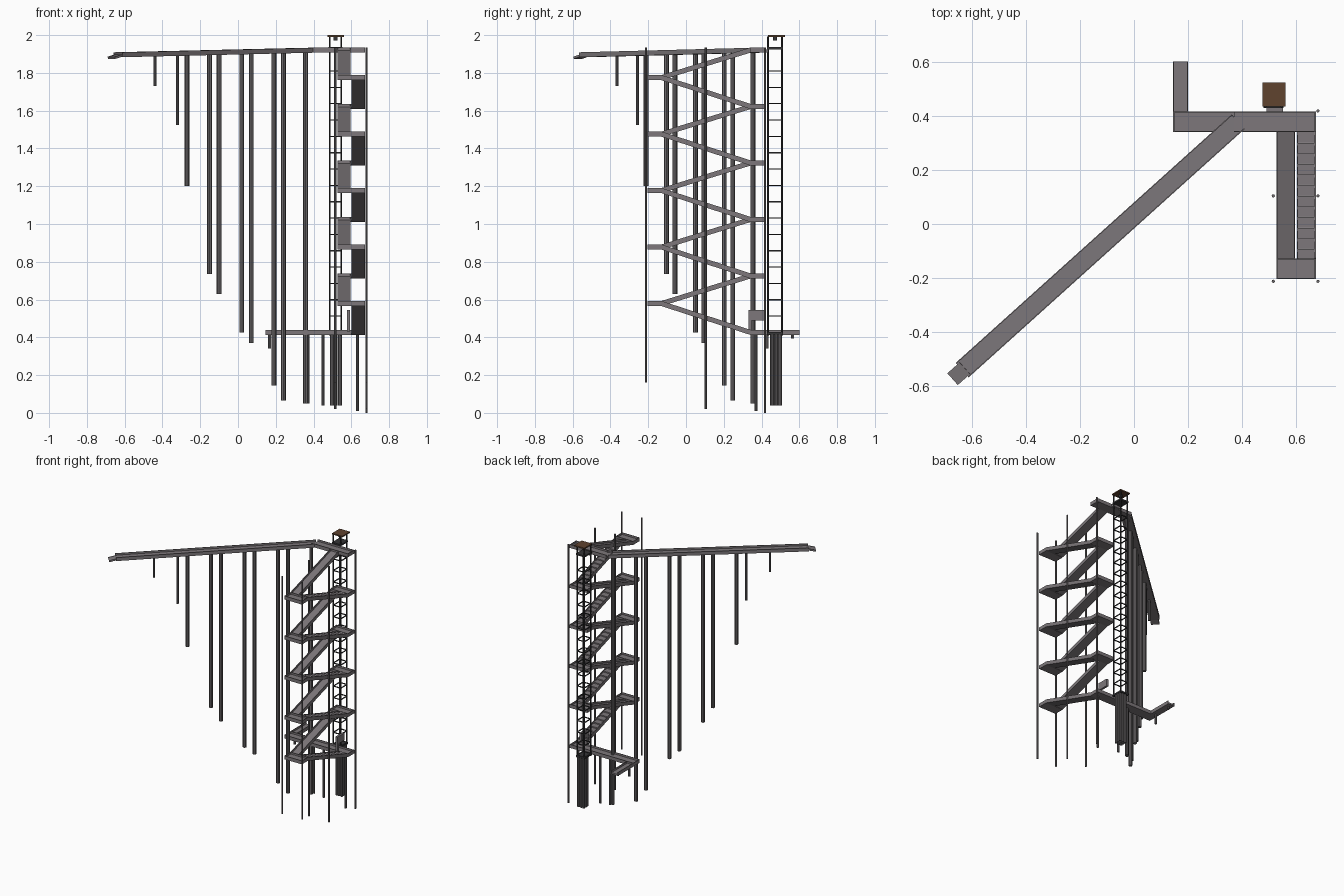
import bpy, bmesh, math
from mathutils import Vector, Matrix

if "Cube" in bpy.data.objects:
    bpy.data.objects.remove(bpy.data.objects["Cube"])


def material(name, rgb):
    m = bpy.data.materials.new(name)
    m.diffuse_color = (*rgb, 1)
    m.use_nodes = True
    m.node_tree.nodes["Principled BSDF"].inputs["Base Color"].default_value = m.diffuse_color
    return m


DECK = material("grey_deck", (0.205, 0.187, 0.197))
POLE = material("grey_pole", (0.155, 0.145, 0.15))
IRON = material("black_iron", (0.035, 0.035, 0.037))
WOOD = material("brown_roof", (0.115, 0.056, 0.028))


def finish(bm, name, mat):
    bmesh.ops.recalc_face_normals(bm, faces=bm.faces)
    mesh = bpy.data.meshes.new(name)
    bm.to_mesh(mesh)
    bm.free()
    mesh.materials.append(mat)
    ob = bpy.data.objects.new(name, mesh)
    bpy.context.collection.objects.link(ob)
    return ob


def box(bm, lo, hi):
    lo, hi = Vector(lo), Vector(hi)
    size = hi - lo
    mat = Matrix.Translation((lo + hi) / 2) @ Matrix.Diagonal((*size, 1))
    bmesh.ops.create_cube(bm, size=1, matrix=mat)


def rod(bm, x, y, z0, z1, r, sides=8):
    bmesh.ops.create_cone(bm, cap_ends=True, segments=sides, radius1=r, radius2=r,
                          depth=z1 - z0, matrix=Matrix.Translation((x, y, (z0 + z1) / 2)))


def channel(bm, a, b, width, thick=0.012, curb=0.026):
    """Floor strip from a to b with a raised curb along both sides."""
    a, b = Vector(a), Vector(b)
    d = b - a
    flat = math.atan2(d.y, d.x)
    tilt = -math.atan2(d.z, math.hypot(d.x, d.y))
    rot = Matrix.Rotation(flat, 4, 'Z') @ Matrix.Rotation(tilt, 4, 'Y')
    frame = Matrix.Translation((a + b) / 2) @ rot
    low = -curb / 2
    for off, w, h in ((0, width, thick), (width / 2 - 0.002, 0.004, curb),
                      (-width / 2 + 0.002, 0.004, curb)):
        m = frame @ Matrix.Translation((0, off, low + h / 2))
        bmesh.ops.create_cube(bm, size=1, matrix=m @ Matrix.Diagonal((d.length, w, h, 1)))


def end_curb(bm, x, y, z):
    """Curb closing the end of a landing."""
    box(bm, (x - 0.002, y - 0.037, z - 0.013), (x + 0.002, y + 0.037, z + 0.013))


# Long sloping walkway and its drooping end
bm = bmesh.new()
channel(bm, (0.385, 0.378, 1.92), (-0.635, -0.54, 1.896), 0.072)
finish(bm, "long_walkway", DECK)
bm = bmesh.new()
channel(bm, (-0.625, -0.533, 1.894), (-0.67, -0.573, 1.88), 0.058, 0.01, 0.012)
finish(bm, "walkway_end_ramp", DECK)

# Top platform and the L-shaped bottom platform
bm = bmesh.new()
channel(bm, (0.37, 0.378, 1.921), (0.672, 0.378, 1.921), 0.076)
end_curb(bm, 0.67, 0.378, 1.921)
box(bm, (0.49, 0.415, 1.908), (0.55, 0.437, 1.925))
finish(bm, "top_platform", DECK)
bm = bmesh.new()
channel(bm, (0.145, 0.378, 0.425), (0.672, 0.378, 0.425), 0.076)
end_curb(bm, 0.147, 0.378, 0.425)
end_curb(bm, 0.67, 0.378, 0.425)
channel(bm, (0.172, 0.415, 0.425), (0.172, 0.6, 0.425), 0.055)
finish(bm, "bottom_platform", DECK)

# Zigzag stair: landings front and back
BACK, FRONT, STEP = 1.921, 1.775, 0.299
bm = bmesh.new()
for k in range(5):
    spots = [(-0.166, FRONT - k * STEP)]
    if k:
        spots.append((0.378, BACK - k * STEP))
    for y, z in spots:
        channel(bm, (0.526, y, z), (0.672, y, z), 0.076)
        end_curb(bm, 0.528, y, z)
        end_curb(bm, 0.67, y, z)
finish(bm, "stair_landings", DECK)

# Flights: left ones fall to the front, right ones fall to the back
left, right = bmesh.new(), bmesh.new()
TREADS = 12
for k in range(5):
    zb, zf, zn = BACK - k * STEP, FRONT - k * STEP, BACK - (k + 1) * STEP
    channel(left, (0.561, 0.342, zb), (0.561, -0.13, zf), 0.07)
    channel(right, (0.637, -0.13, zf), (0.637, 0.342, zn), 0.07)
    for i in range(TREADS):
        y = -0.13 + 0.472 * i / TREADS
        z = zf + (zn - zf) * (i + 0.5) / TREADS
        box(right, (0.606, y, z - 0.003), (0.668, y + 0.037, z + 0.006))
finish(left, "left_flights", DECK)
finish(right, "right_flights", DECK)

# Small panel standing at the foot of the stair
bm = bmesh.new()
box(bm, (0.576, 0.33, 0.49), (0.592, 0.414, 0.545))
box(bm, (0.576, 0.33, 0.43), (0.592, 0.346, 0.49))
finish(bm, "foot_panel", DECK)

# Poles under the long walkway: position along x and lower end
bm = bmesh.new()
for x, z in ((-0.44, 1.73), (-0.32, 1.525), (-0.27, 1.2), (-0.15, 0.735), (-0.10, 0.63),
             (0.02, 0.425), (0.07, 0.37), (0.19, 0.145), (0.24, 0.065), (0.358, 0.05)):
    top = 1.911 + (x - 0.385) * 0.0235
    rod(bm, x, 0.378 + (x - 0.385) * 0.9, z, top, 0.008 if x < -0.3 else 0.013)
finish(bm, "walkway_poles", POLE)

# Poles under the bottom platform and the ladder tower
bm = bmesh.new()
for x, y, z in ((0.632, 0.37, 0.01), (0.45, 0.37, 0.04), (0.37, 0.37, 0.05),
                (0.168, 0.43, 0.34), (0.168, 0.565, 0.395)):
    rod(bm, x, y, z, 0.418, 0.008)
for x in (0.498, 0.518, 0.54):
    for y in (0.456, 0.477, 0.498):
        rod(bm, x, y, 0.04, 0.42, 0.01)
finish(bm, "platform_poles", POLE)

# Thin posts around the stair
bm = bmesh.new()
for x in (0.515, 0.68):
    rod(bm, x, -0.212, 0.16, 1.935, 0.006)
    rod(bm, x, 0.104, 0.02, 1.935, 0.006)
rod(bm, 0.68, 0.418, 0, 1.935, 0.006)
finish(bm, "stair_posts", POLE)

# Ladder tower: corner rails, square rung rings, floor
X0, X1, Y0, Y1 = 0.485, 0.546, 0.435, 0.508
T = 0.003
bm = bmesh.new()
for x in (X0, X1):
    for y in (Y0, Y1):
        rod(bm, x, y, 0.41, 1.993, 0.005, 6)
for i in range(17):
    z = 1.81 - i * 0.0865
    for y in (Y0, Y1):
        box(bm, (X0, y - T, z - T), (X1, y + T, z + T))
    for x in (X0, X1):
        box(bm, (x - T, Y0, z - T), (x + T, Y1, z + T))
for z in (0.42, 1.93):
    box(bm, (X0 - 0.006, Y0 - 0.006, z - 0.005), (X1 + 0.006, Y1 + 0.006, z + 0.006))
finish(bm, "ladder_tower", IRON)

# Hanging lamp and roof
bm = bmesh.new()
box(bm, (0.506, 0.461, 1.972), (0.526, 0.483, 1.994))
finish(bm, "lamp", IRON)
bm = bmesh.new()
box(bm, (0.475, 0.434, 1.991), (0.56, 0.524, 2.0))
finish(bm, "tower_roof", WOOD)
